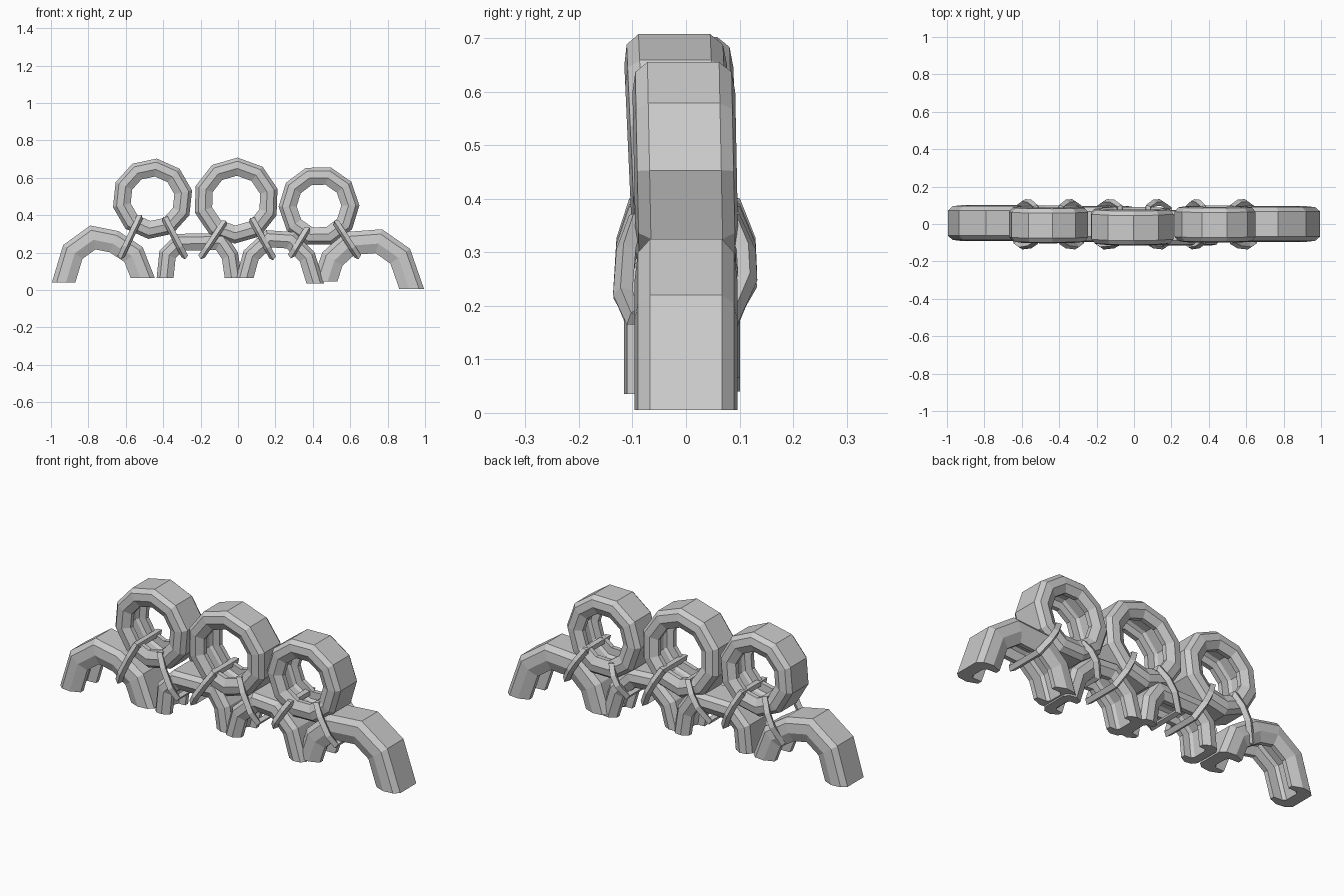
import bpy, bmesh, math
from mathutils import Vector

cube = bpy.data.objects.get("Cube")
if cube:
    bpy.data.objects.remove(cube, do_unlink=True)

rubber = bpy.data.materials.new("grey")
rubber.use_nodes = True
GREY = (0.6, 0.6, 0.6, 1)
rubber.diffuse_color = GREY
rubber.node_tree.nodes["Principled BSDF"].inputs["Base Color"].default_value = GREY

# Half of the hollow tyre section: (sideways, inward share of the wall depth)
HALF = [(0.067, 0), (0.09, 0.2), (0.096, 0.6), (0.076, 1), (0.052, 1), (0.05, 0.6), (0.035, 0.5)]
SECTION = HALF + [(-y, d) for y, d in reversed(HALF)]


def add_object(name, mesh):
    obj = bpy.data.objects.new(name, mesh)
    mesh.materials.append(rubber)
    bpy.context.collection.objects.link(obj)
    return obj


def tyre(name, path, depth, y, closed=False, lean=0):
    """Sweep the tyre section along its outer outline, running clockwise."""
    pts = [Vector(p) for p in path]
    n = len(pts)
    up = Vector((0, 1))
    bm = bmesh.new()
    rings = []
    for i, p in enumerate(pts):
        after = (pts[(i + 1) % n] - p).normalized()
        before = (p - pts[i - 1]).normalized()
        mid = (before + after).normalized()
        # Open ends are cut level with the ground
        if not closed and i == 0:
            mid = up
        elif not closed and i == n - 1:
            mid, after = -up, before
        inward = Vector((mid.y, -mid.x)) / max(mid.dot(after), 0.6)
        ring = []
        for side, d in SECTION:
            q = p + inward * d * depth
            ring.append(bm.verts.new((q.x, y + side + lean * (q.y - 0.4), q.y)))
        rings.append(ring)
    m = len(SECTION)
    for i in range(n if closed else n - 1):
        a, b = rings[i], rings[(i + 1) % n]
        for j in range(m):
            k = (j + 1) % m
            bm.faces.new((a[j], a[k], b[k], b[j]))
    if not closed:
        bm.faces.new(rings[0])
        bm.faces.new(rings[-1])
    bmesh.ops.recalc_face_normals(bm, faces=bm.faces)
    mesh = bpy.data.meshes.new(name)
    bm.to_mesh(mesh)
    bm.free()
    add_object(name, mesh)


def rope(name, top, bottom):
    """Closed cord looped round a whole tyre and the half tyre beneath."""
    top, bottom = Vector(top), Vector(bottom)
    loop = [(0, -0.095), (0, 0.09), (0.3, 0.112), (0.6, 0.115), (1, 0.085),
            (1, -0.1), (0.75, -0.118), (0.3, -0.112)]
    curve = bpy.data.curves.new(name, "CURVE")
    curve.dimensions = "3D"
    curve.bevel_depth = 0.019
    curve.bevel_resolution = 0
    spline = curve.splines.new("POLY")
    spline.points.add(len(loop) - 1)
    spline.use_cyclic_u = True
    spline.use_smooth = False
    for point, (t, y) in zip(spline.points, loop):
        p = top.lerp(bottom, t)
        point.co = (p.x, y, p.y, 1)
    helper = bpy.data.objects.new(name + "_path", curve)
    bpy.context.collection.objects.link(helper)
    graph = bpy.context.evaluated_depsgraph_get()
    mesh = bpy.data.meshes.new_from_object(helper.evaluated_get(graph))
    bpy.data.objects.remove(helper, do_unlink=True)
    mesh.materials.clear()
    add_object(name, mesh)


# Standing whole tyres: centre, radius, start angle, sideways offset, lean
for name, x, z, r, turn, y, lean in [
        ("right_whole_tyre", -0.457, 0.488, 0.216, 84, 0, -0.03),
        ("middle_whole_tyre", -0.01, 0.478, 0.23, 88, -0.008, -0.045),
        ("left_whole_tyre", 0.433, 0.449, 0.216, 73, 0, -0.02)]:
    outline = [(x + r * math.cos(math.radians(turn - 36 * i)),
                z + r * math.sin(math.radians(turn - 36 * i))) for i in range(10)]
    tyre(name, outline, 0.092, y, True, lean)

# Half tyres forming the row of arches
tyre("right_end_arch", [(-0.995, 0.04), (-0.935, 0.24), (-0.79, 0.345), (-0.64, 0.315),
                        (-0.51, 0.23), (-0.445, 0.065)], 0.12, 0.005)
tyre("right_middle_arch", [(-0.435, 0.065), (-0.42, 0.21), (-0.33, 0.3), (-0.07, 0.305),
                           (0.0, 0.2), (0.02, 0.065)], 0.09, 0)
tyre("left_middle_arch", [(-0.01, 0.065), (0.03, 0.21), (0.15, 0.32), (0.3, 0.31),
                          (0.41, 0.2), (0.46, 0.035)], 0.09, -0.02)
tyre("left_end_arch", [(0.4, 0.045), (0.45, 0.2), (0.57, 0.31), (0.77, 0.325),
                       (0.92, 0.22), (0.995, 0.005)], 0.125, 0)

# Cords tying the whole tyres down
for i, (top, bottom) in enumerate([
        ((-0.525, 0.39), (-0.625, 0.18)), ((-0.39, 0.38), (-0.285, 0.18)),
        ((-0.075, 0.36), (-0.195, 0.18)), ((0.075, 0.375), (0.185, 0.175)),
        ((0.37, 0.325), (0.285, 0.185)), ((0.525, 0.36), (0.64, 0.18))]):
    rope("cord_%d" % (i + 1), top, bottom)
